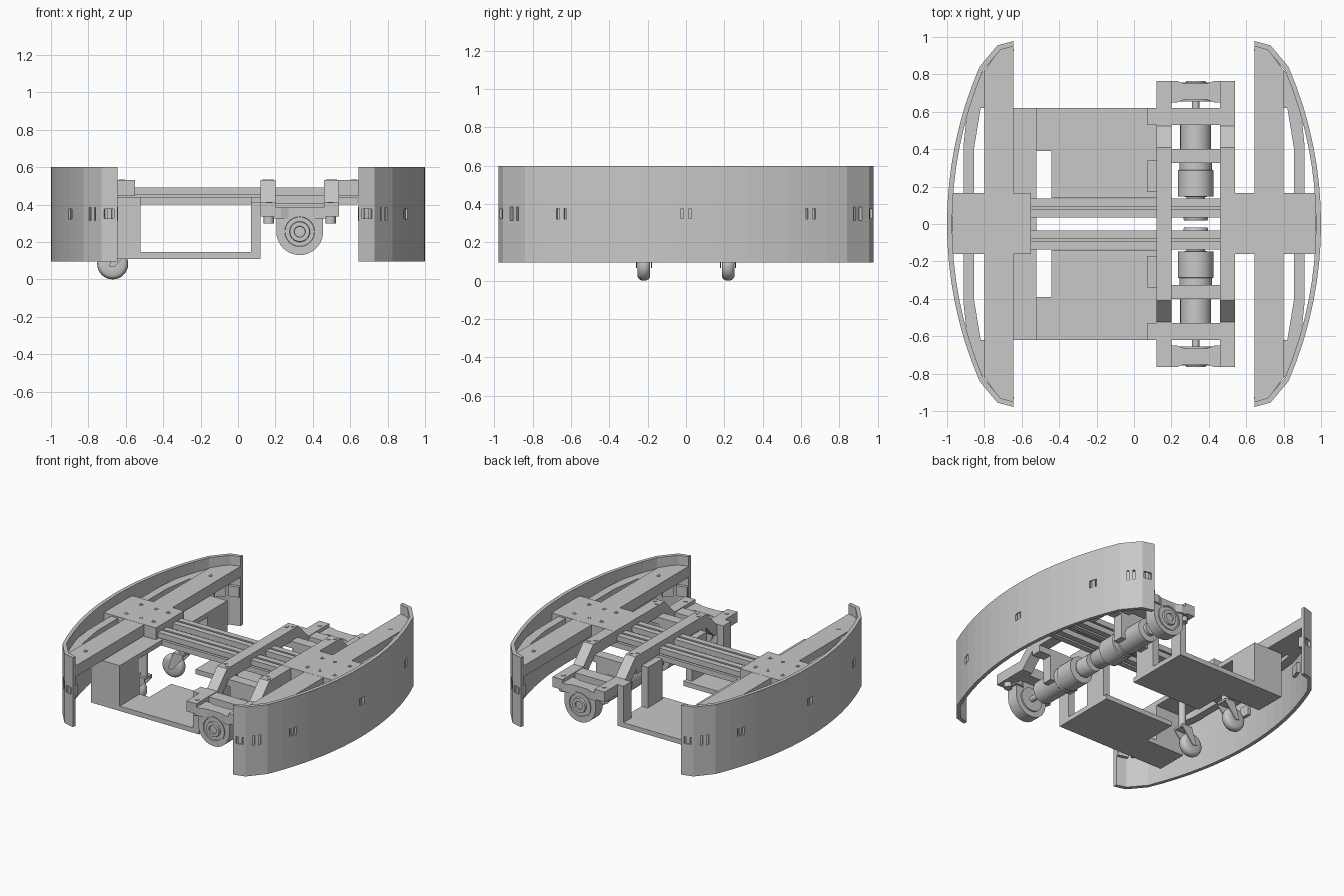
import bpy, bmesh, math
from mathutils import Vector, Matrix

cube = bpy.data.objects.get("Cube")
if cube:
    bpy.data.objects.remove(cube, do_unlink=True)

grey = bpy.data.materials.new("plain grey")
grey.use_nodes = True
COL = (0.58, 0.58, 0.58, 1)
grey.diffuse_color = COL
grey.node_tree.nodes["Principled BSDF"].inputs["Base Color"].default_value = COL


def finish(name, bm, smooth=False):
    bmesh.ops.recalc_face_normals(bm, faces=bm.faces)
    me = bpy.data.meshes.new(name)
    bm.to_mesh(me)
    bm.free()
    me.materials.append(grey)
    ob = bpy.data.objects.new(name, me)
    bpy.context.collection.objects.link(ob)
    if smooth:
        bpy.ops.object.select_all(action='DESELECT')
        ob.select_set(True)
        bpy.context.view_layer.objects.active = ob
        bpy.ops.object.shade_smooth_by_angle(angle=math.radians(35))
    return ob


def box(name, x, y, z):
    bm = bmesh.new()
    bmesh.ops.create_cube(bm, size=1)
    for v in bm.verts:
        v.co = Vector([(r[0] + r[1]) / 2 + c * (r[1] - r[0]) for r, c in zip((x, y, z), v.co)])
    return finish(name, bm)


def prism(name, pts, axis, lo, hi, smooth=False):
    """Extrude a 2D outline along x, y or z."""
    place = {'x': lambda a, b, t: (t, a, b), 'y': lambda a, b, t: (a, t, b),
             'z': lambda a, b, t: (a, b, t)}[axis]
    bm = bmesh.new()
    low, high = ([bm.verts.new(place(a, b, t)) for a, b in pts] for t in (lo, hi))
    bm.faces.new(low)
    bm.faces.new(high)
    n = len(pts)
    for i in range(n):
        j = (i + 1) % n
        bm.faces.new((low[i], low[j], high[j], high[i]))
    return finish(name, bm, smooth)


def lathe(name, prof, centre, axis='y', seg=32):
    """Spin (radius, position) pairs about an axis."""
    bm = bmesh.new()
    rings = []
    for r, t in prof:
        ring = []
        for k in range(seg):
            a = 2 * math.pi * k / seg
            u, w = r * math.cos(a), r * math.sin(a)
            off = (u, t, w) if axis == 'y' else (u, w, t)
            ring.append(bm.verts.new(Vector(centre) + Vector(off)))
        rings.append(ring)
    for a, b in zip(rings, rings[1:]):
        for k in range(seg):
            m = (k + 1) % seg
            bm.faces.new((a[k], a[m], b[m], b[k]))
    bm.faces.new(rings[0])
    bm.faces.new(rings[-1])
    return finish(name, bm, True)


def span(s, a, b):
    return tuple(sorted((s * a, s * b)))


# Bumper outline: shallow arc with tucked-in tips
R = 2.12
def arc(y, off=0.0):
    return 1 - off - R + math.sqrt(R * R - y * y)

half = [(arc(0.84 * i / 8), 0.84 * i / 8) for i in range(9)] + [(0.73, 0.955), (0.645, 0.978)]
inner = [(arc(0.82 * i / 8, 0.027), 0.82 * i / 8) for i in range(9)] + [(0.715, 0.93), (0.645, 0.95)]
def full(h):
    return [(x, -y) for x, y in reversed(h[1:])] + h

windows = [(1.0, 0.0, 0, 0.05)] + [(x, s * y, s * a, h) for s in (1, -1)
           for x, y, a, h in ((0.9, 0.65, 18, 0.055), (0.782, 0.9, 48, 0.07), (0.69, 0.965, 75, 0.05))]

for sx, side in ((1, "left"), (-1, "right")):
    def flip(pts):
        return [(sx * x, y) for x, y in pts]
    wall = prism(f"{side}_bumper", flip(full(half) + full(inner)[::-1]), 'z', 0.095, 0.6)
    # Sensor windows cut through the wall, with a recessed sensor behind
    bm, sens = bmesh.new(), bmesh.new()
    for x, y, a, h in windows:
        turn = Matrix.Translation((sx * x, y, 0.35)) @ Matrix.Rotation(math.radians(sx * a), 4, 'Z')
        bmesh.ops.create_cube(bm, size=1, matrix=turn @ Matrix.Diagonal((0.11, 0.055, h, 1)))
        back = Matrix.Translation((-sx * 0.035, 0, 0))
        bmesh.ops.create_cube(sens, size=1, matrix=turn @ back @ Matrix.Diagonal((0.03, 0.075, 0.075, 1)))
        lens = Matrix.Translation((-sx * 0.015, 0, 0))
        bmesh.ops.create_cube(sens, size=1, matrix=turn @ lens @ Matrix.Diagonal((0.015, 0.025, h, 1)))
    cutter = finish("window_cutter", bm)
    cutter.hide_render = True
    mod = wall.modifiers.new("windows", 'BOOLEAN')
    mod.operation, mod.solver, mod.object = 'DIFFERENCE', 'EXACT', cutter
    bpy.context.view_layer.objects.active = wall
    bpy.ops.object.modifier_apply(modifier=mod.name)
    bpy.data.objects.remove(cutter, do_unlink=True)
    finish(f"{side}_bumper_sensors", sens)

    # Cross-shaped mounting plate
    strip = [(0.8, 0), (0.8, 0.82), (0.715, 0.935), (0.645, 0.953)]
    prism(f"{side}_bumper_strip", flip(full(strip)), 'z', 0.45, 0.53)
    box(f"{side}_centre_plate", span(sx, 0.46 if sx > 0 else 0.55, 0.97), (-0.16, 0.165), (0.445, 0.531))
    for s in (1, -1):
        fill = [(0.8, 0.82), (arc(0.8, 0.02), 0.8), (arc(0.62, 0.02), 0.62), (0.8, 0.62)]
        prism("bumper_end_gusset", [(sx * x, s * y) for x, y in fill], 'z', 0.45, 0.52)
        rib = [(0.85, 0.63), (0.89, 0.63), (0.912, 0.42), (0.912, 0.15), (0.856, 0.15), (0.856, 0.4), (0.82, 0.62)]
        prism("bumper_rib", [(sx * x, s * y) for x, y in rib], 'z', 0.45, 0.52)
        # Screws on the plate
        for x in (0.62, 0.72, 0.84):
            lathe("plate_screw", [(0.015, 0.53), (0.015, 0.534), (0.008, 0.534), (0.008, 0.532)],
                  (sx * x, s * 0.085, 0), 'z', 12)
        lathe("strip_screw", [(0.015, 0.528), (0.015, 0.533), (0.008, 0.533), (0.008, 0.531)],
              (sx * 0.725, s * 0.72, 0), 'z', 12)

for s, end in ((1, "back"), (-1, "front")):
    # Grooved main beam
    q = [(0.05, 0.045), (0.008, 0.045), (0.008, 0.025)]
    top = q + [(-a, b) for a, b in reversed(q)]
    sides = [(-0.05, 0.006), (-0.03, 0.006), (-0.03, -0.006), (-0.05, -0.006)]
    prof = top + sides + [(-a, -b) for a, b in top] + [(-a, -b) for a, b in sides]
    prism(f"{end}_beam", [(s * 0.085 + a, 0.445 + b) for a, b in prof], 'x', -0.64, 0.64)

    # Tray: floor with a caster opening, rear block and posts
    floor = [(-0.75, 0.62), (0.12, 0.62), (0.12, 0.14), (-0.44, 0.14), (-0.44, 0.39), (-0.75, 0.39)]
    prism(f"{end}_tray_floor", [(x, s * y) for x, y in floor], 'z', 0.11, 0.145)
    box(f"{end}_tray_block", (-0.75, -0.52), span(s, 0.39, 0.62), (0.11, 0.44))
    box(f"{end}_caster_bridge", (-0.75, -0.52), span(s, 0, 0.39), (0.405, 0.44))
    box(f"{end}_inner_post", (0.07, 0.12), span(s, 0.17, 0.34), (0.11, 0.44))
    box(f"{end}_outer_post", (0.07, 0.12), span(s, 0.53, 0.62), (0.11, 0.41))

    # Caster
    cy = s * 0.22
    lathe(f"{end}_caster_wheel", [(0.03, -0.033), (0.062, -0.033), (0.074, -0.026), (0.081, -0.014),
          (0.083, 0), (0.081, 0.014), (0.074, 0.026), (0.062, 0.033), (0.03, 0.033)], (-0.67, cy, 0.083))
    for k in (-1, 1):
        fork = [(-0.69, 0.07), (-0.66, 0.065), (-0.57, 0.17), (-0.57, 0.19), (-0.65, 0.19)]
        prism("caster_fork", fork, 'y', cy + k * 0.036, cy + k * 0.042)
    box("caster_fork_top", (-0.65, -0.57), (cy - 0.042, cy + 0.042), (0.18, 0.195))
    lathe("caster_stem", [(0.025, 0.19), (0.025, 0.41)], (-0.6, cy, 0), 'z', 16)

    # Drive rails: high at the middle, sloping down to the ends
    path = [(0, 0.53), (0.41, 0.53), (0.525, 0.41), (0.765, 0.41),
            (0.765, 0.335), (0.5, 0.335), (0.39, 0.445), (0, 0.445)]
    for x, name in ((0.12, "inner"), (0.46, "outer")):
        prism(f"{end}_{name}_rail", [(s * y, z) for y, z in path], 'x', x, x + 0.08)
        lathe("rail_bolt", [(0.016, 0.30), (0.028, 0.30), (0.028, 0.335), (0.016, 0.335), (0.016, 0.414)],
              (0.165 if x < 0.3 else 0.495, s * 0.705, 0), 'z', 12)
        for dx, dy in ((0.025, 0.35), (0.055, 0.38)):
            lathe("rail_screw", [(0.014, 0.53), (0.014, 0.534)], (x + dx, s * dy, 0), 'z', 6)

    # Cross bars and motor clamp
    box(f"{end}_cross_bar", (0.07, 0.54), span(s, 0.53, 0.62), (0.335, 0.405))
    box(f"{end}_clamp_bar", (0.12, 0.54), span(s, 0.325, 0.4), (0.40, 0.45))
    box(f"{end}_motor_clamp", (0.215, 0.445), span(s, 0.325, 0.4), (0.22, 0.41))

    # Motor, gearbox and axle
    motor = [(0.062, 0.02), (0.065, 0.025), (0.065, 0.125), (0.05, 0.128), (0.05, 0.145), (0.095, 0.148),
             (0.095, 0.285), (0.088, 0.29), (0.088, 0.325), (0.083, 0.33), (0.083, 0.54),
             (0.045, 0.545), (0.045, 0.57), (0.02, 0.572), (0.02, 0.745)]
    lathe(f"{end}_motor", [(r, s * t) for r, t in motor], (0.33, 0, 0.255))

    # Pillow-block bearing: U-shaped housing, ringed hub and flared foot
    turns = [math.pi * (1 + k / 20) for k in range(21)]
    shell = [(0.33 + 0.125 * math.cos(a), 0.255 + 0.125 * math.sin(a)) for a in turns]
    prism(f"{end}_bearing_housing", shell + [(0.455, 0.37), (0.205, 0.37)], 'y',
          *span(s, 0.665, 0.75), smooth=True)
    ring = [(0.03, 0.655), (0.085, 0.655), (0.09, 0.757), (0.08, 0.757), (0.078, 0.752),
            (0.055, 0.752), (0.052, 0.765), (0.03, 0.765), (0.028, 0.755)]
    lathe(f"{end}_bearing_hub", [(r, s * t) for r, t in ring], (0.33, 0, 0.255), seg=40)
    foot = [(0.19, 0.65), (0.23, 0.65), (0.27, 0.665), (0.39, 0.665), (0.43, 0.65), (0.47, 0.65),
            (0.47, 0.765), (0.43, 0.765), (0.39, 0.75), (0.27, 0.75), (0.23, 0.765), (0.19, 0.765)]
    prism(f"{end}_bearing_foot", [(x, s * y) for x, y in foot], 'z', 0.325, 0.385)
